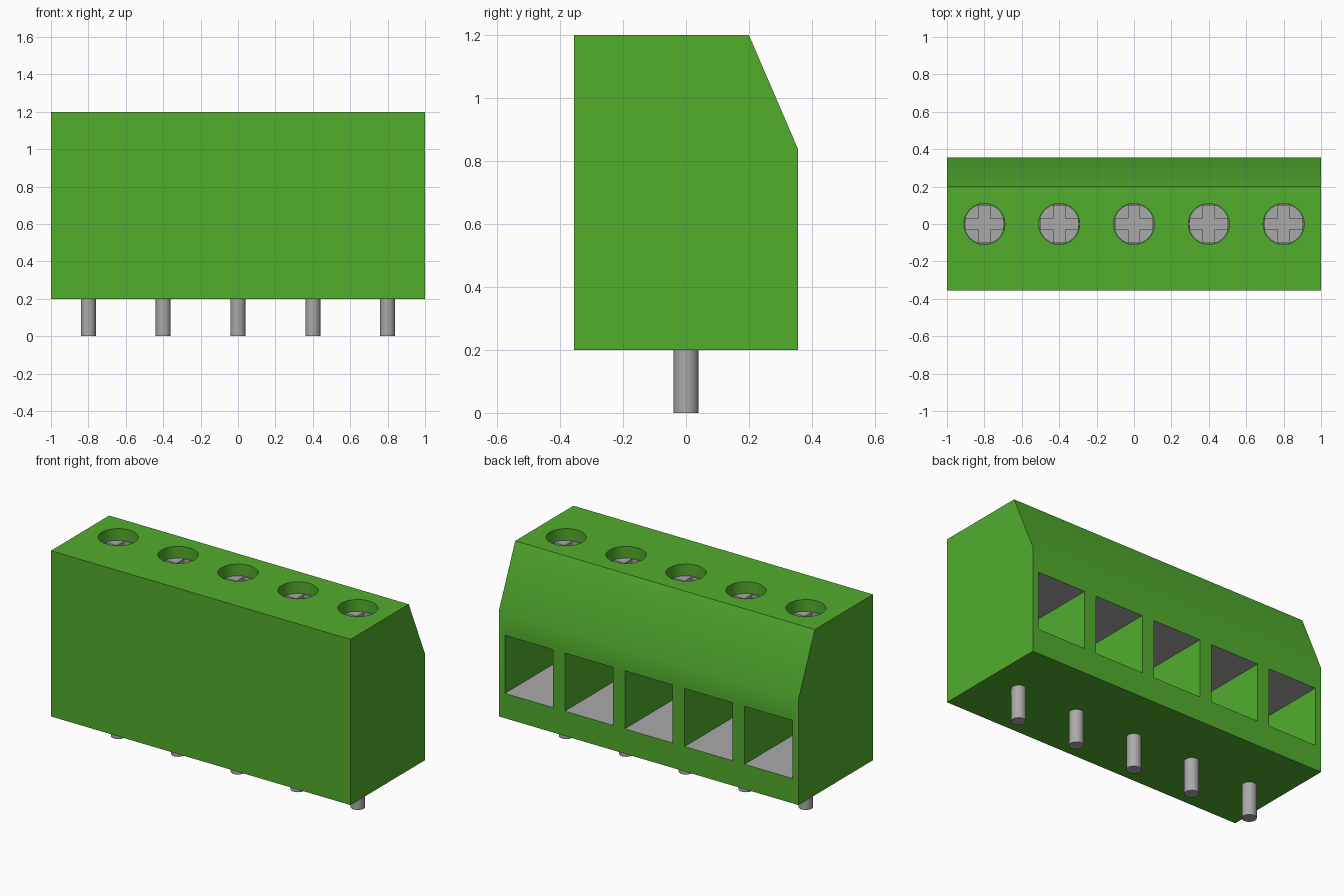
import bpy, bmesh, math
from mathutils import Vector

if "Cube" in bpy.data.objects:
    bpy.data.objects.remove(bpy.data.objects["Cube"], do_unlink=True)


def material(name, rgb):
    m = bpy.data.materials.new(name)
    m.use_nodes = True
    m.diffuse_color = (*rgb, 1)
    bsdf = next(n for n in m.node_tree.nodes if n.type == "BSDF_PRINCIPLED")
    bsdf.inputs["Base Color"].default_value = (*rgb, 1)
    return m


GREEN = material("green plastic", (0.084, 0.42, 0.027))
METAL = material("grey metal", (0.40, 0.40, 0.40))

POLES = [-0.8, -0.4, 0.0, 0.4, 0.8]
HALF_DEPTH = 0.355
ENTRY_LOW, ENTRY_HIGH = 0.35, 0.70


def prism(bm, points, offset):
    """Extrude a closed outline of 3D points along an offset."""
    face = bm.faces.new([bm.verts.new(p) for p in points])
    top = bmesh.ops.extrude_face_region(bm, geom=[face])["geom"]
    bmesh.ops.translate(bm, vec=Vector(offset),
                        verts=[v for v in top if isinstance(v, bmesh.types.BMVert)])
    bmesh.ops.recalc_face_normals(bm, faces=bm.faces)


def circle(x, radius, z, sides=32):
    return [(x + radius * math.cos(2 * math.pi * i / sides),
             radius * math.sin(2 * math.pi * i / sides), z) for i in range(sides)]


def make_object(name, bm, *mats):
    mesh = bpy.data.meshes.new(name)
    bm.to_mesh(mesh)
    bm.free()
    for m in mats:
        mesh.materials.append(m)
    obj = bpy.data.objects.new(name, mesh)
    bpy.context.collection.objects.link(obj)
    return obj


def select(obj):
    bpy.ops.object.select_all(action="DESELECT")
    obj.select_set(True)
    bpy.context.view_layer.objects.active = obj


def cut(obj, cutter):
    """Subtract the cutter, then discard it."""
    cutter.hide_render = True
    mod = obj.modifiers.new("cut", "BOOLEAN")
    mod.operation = "DIFFERENCE"
    mod.solver = "EXACT"
    mod.object = cutter
    select(obj)
    bpy.ops.object.modifier_apply(modifier=mod.name)
    bpy.data.objects.remove(cutter, do_unlink=True)


def smooth(obj):
    select(obj)
    bpy.ops.object.shade_smooth_by_angle(angle=math.radians(30))


# Housing: side profile with a sloped upper back edge
bm = bmesh.new()
profile = [(-HALF_DEPTH, 0.2), (HALF_DEPTH, 0.2), (HALF_DEPTH, 0.84),
           (0.2, 1.2), (-HALF_DEPTH, 1.2)]
prism(bm, [(-1, y, z) for y, z in profile], (2, 0, 0))
housing = make_object("housing", bm, GREEN, METAL)

# Screw wells in the top and square wire entries in the back
bm = bmesh.new()
for x in POLES:
    prism(bm, circle(x, 0.11, 1.06), (0, 0, 0.3))
    prism(bm, [(x - 0.16, 0.5, ENTRY_LOW), (x + 0.16, 0.5, ENTRY_LOW),
               (x + 0.16, 0.5, ENTRY_HIGH), (x - 0.16, 0.5, ENTRY_HIGH)], (0, -0.65, 0))
cut(housing, make_object("well_cutter", bm))

# Metal contact surfaces on the floor and ceiling of each wire entry
for f in housing.data.polygons:
    level = min(abs(f.center.z - ENTRY_LOW), abs(f.center.z - ENTRY_HIGH))
    f.material_index = 1 if abs(f.normal.z) > 0.9 and level < 0.01 else 0
smooth(housing)

# Screw with a cross slot, repeated for every pole
bm = bmesh.new()
prism(bm, circle(0, 0.108, 1.03), (0, 0, 0.1))
screw = make_object("screw_1", bm, METAL)
bm = bmesh.new()
w, r = 0.03, 0.1
cross = [(w, w), (w, r), (-w, r), (-w, w), (-r, w), (-r, -w),
         (-w, -w), (-w, -r), (w, -r), (w, -w), (r, -w), (r, w)]
prism(bm, [(x, y, 1.095) for x, y in cross], (0, 0, 0.1))
cut(screw, make_object("slot_cutter", bm))
smooth(screw)

# Round solder pin below every pole
bm = bmesh.new()
prism(bm, circle(0, 0.04, 0, 24), (0, 0, 0.22))
pin = make_object("pin_1", bm, METAL)
smooth(pin)

for source, label in ((screw, "screw"), (pin, "pin")):
    source.location.x = POLES[0]
    for i, x in enumerate(POLES[1:], 2):
        copy = source.copy()
        copy.name = f"{label}_{i}"
        copy.location.x = x
        bpy.context.collection.objects.link(copy)
